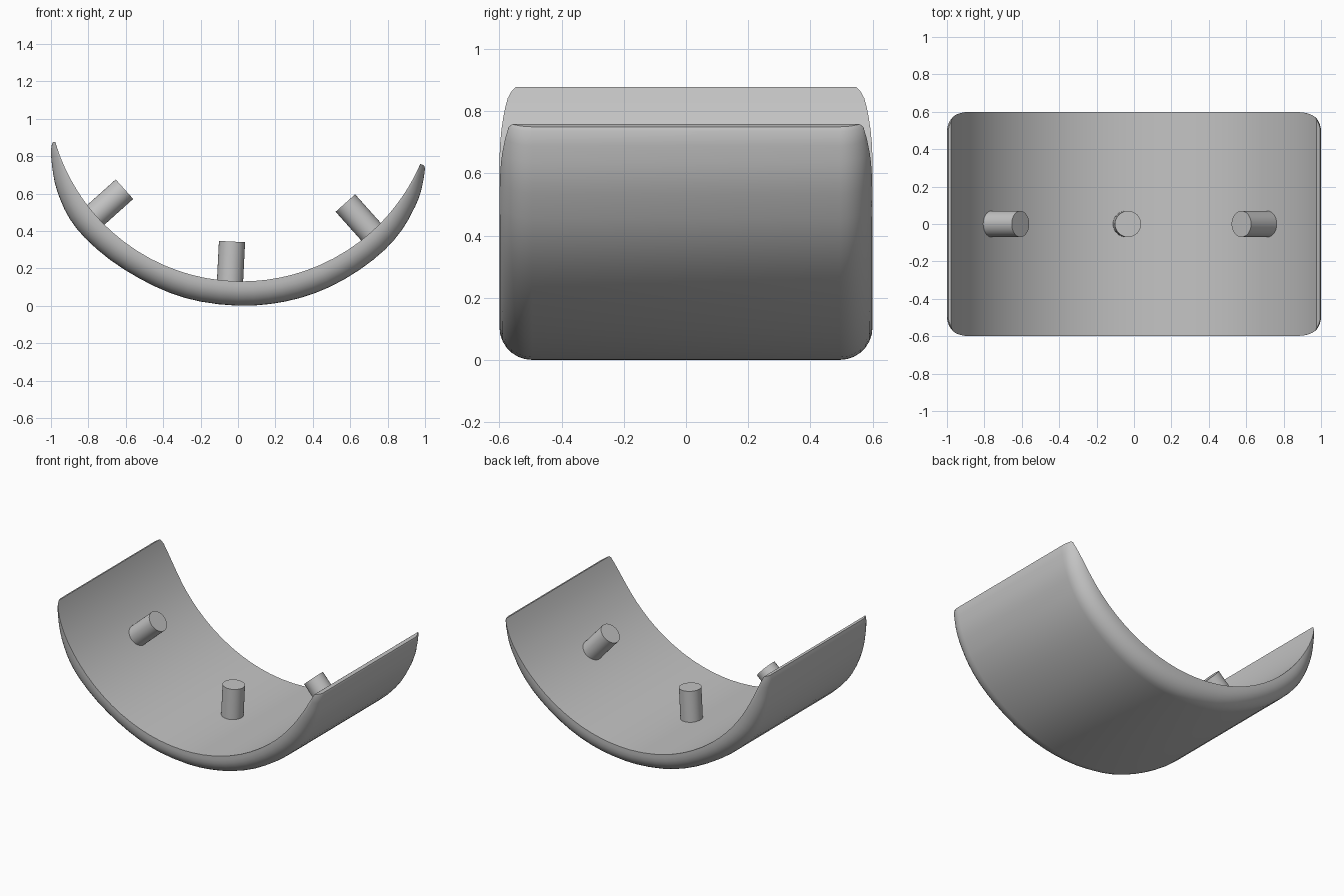
import bpy, bmesh, math
from mathutils import Vector

cube = bpy.data.objects.get("Cube")
if cube:
    bpy.data.objects.remove(cube)

grey = bpy.data.materials.new("plain grey")
grey.use_nodes = True
grey.diffuse_color = (0.55, 0.55, 0.55, 1)
grey.node_tree.nodes["Principled BSDF"].inputs["Base Color"].default_value = grey.diffuse_color

# Inner face is a cylinder arc; the outer face is a freer, tapering curve
CENTRE, INNER_R = Vector((0.02, 1.17)), 1.04
HALF_WIDTH, FILLET = 0.6, 0.105
OUTER = [(-.992, .873), (-1, .83), (-.995, .755), (-.98, .66), (-.95, .567), (-.90, .465),
         (-.82, .364), (-.685, .246), (-.524, .144), (-.364, .069), (-.2, .022), (0, 0),
         (.17, .009), (.33, .041), (.49, .1), (.65, .192), (.786, .30), (.877, .406),
         (.93, .497), (.963, .567), (.984, .636), (1, .735), (.988, .752)]


def smooth_path(points, steps):
    """Catmull-Rom curve through the points."""
    p = [Vector(q) for q in points]
    p = [p[0]] + p + [p[-1]]
    path = []
    for a, b, c, d in zip(p, p[1:], p[2:], p[3:]):
        for i in range(steps):
            t = i / steps
            path.append(0.5 * (2 * b + (c - a) * t + (2 * a - 5 * b + 4 * c - d) * t * t
                               + (3 * b - a - 3 * c + d) * t ** 3))
    return path + [p[-1]]


def finish(name, bm, angle):
    bmesh.ops.recalc_face_normals(bm, faces=bm.faces)
    mesh = bpy.data.meshes.new(name)
    bm.to_mesh(mesh)
    bm.free()
    obj = bpy.data.objects.new(name, mesh)
    bpy.context.collection.objects.link(obj)
    mesh.materials.append(grey)
    bpy.ops.object.select_all(action='DESELECT')
    obj.select_set(True)
    bpy.context.view_layer.objects.active = obj
    bpy.ops.object.shade_smooth_by_angle(angle=math.radians(angle))
    return obj


# Curved shell: a rounded cross-section swept along the outer curve
bm = bmesh.new()
rings = []
STEPS = 7
for o in smooth_path(OUTER, 2):
    inward = (CENTRE - o).normalized()
    thick = max((CENTRE - o).length - INNER_R, 0.01)
    reach = min(thick, FILLET)
    limit = math.acos(1 - reach / FILLET)
    half = []
    for k in range(STEPS + 1):
        a = limit * k / STEPS
        half.append((FILLET * (1 - math.cos(a)), HALF_WIDTH - FILLET + FILLET * math.sin(a)))
    half.append((max(thick, reach + 0.0005), half[-1][1]))
    section = [(d, -y) for d, y in half] + [(d, y) for d, y in reversed(half)]
    ring = []
    for depth, y in section:
        q = o + inward * depth
        ring.append(bm.verts.new((q.x, y, q.y)))
    rings.append(ring)
for r, s in zip(rings, rings[1:]):
    for i in range(len(r)):
        j = (i + 1) % len(r)
        bm.faces.new((r[i], r[j], s[j], s[i]))
bm.faces.new(rings[0])
bm.faces.new(rings[-1])
finish("curved_shell", bm, 35)


# Round pins standing on the inner face
def pin(name, tip, direction, radius=0.07, length=0.26):
    axis = Vector((direction[0], 0, direction[1])).normalized()
    bm = bmesh.new()
    bmesh.ops.create_cone(bm, cap_ends=True, segments=32, radius1=radius,
                          radius2=radius, depth=length)
    obj = finish(name, bm, 35)
    obj.rotation_euler = axis.to_track_quat('Z', 'Y').to_euler()
    obj.location = Vector((tip[0], 0, tip[1])) - axis * length / 2


pin("right_pin", (-.607, .623), (.745, .667))
pin("middle_pin", (-.032, .343), (.05, 1))
pin("left_pin", (.574, .549), (-.667, .745))
